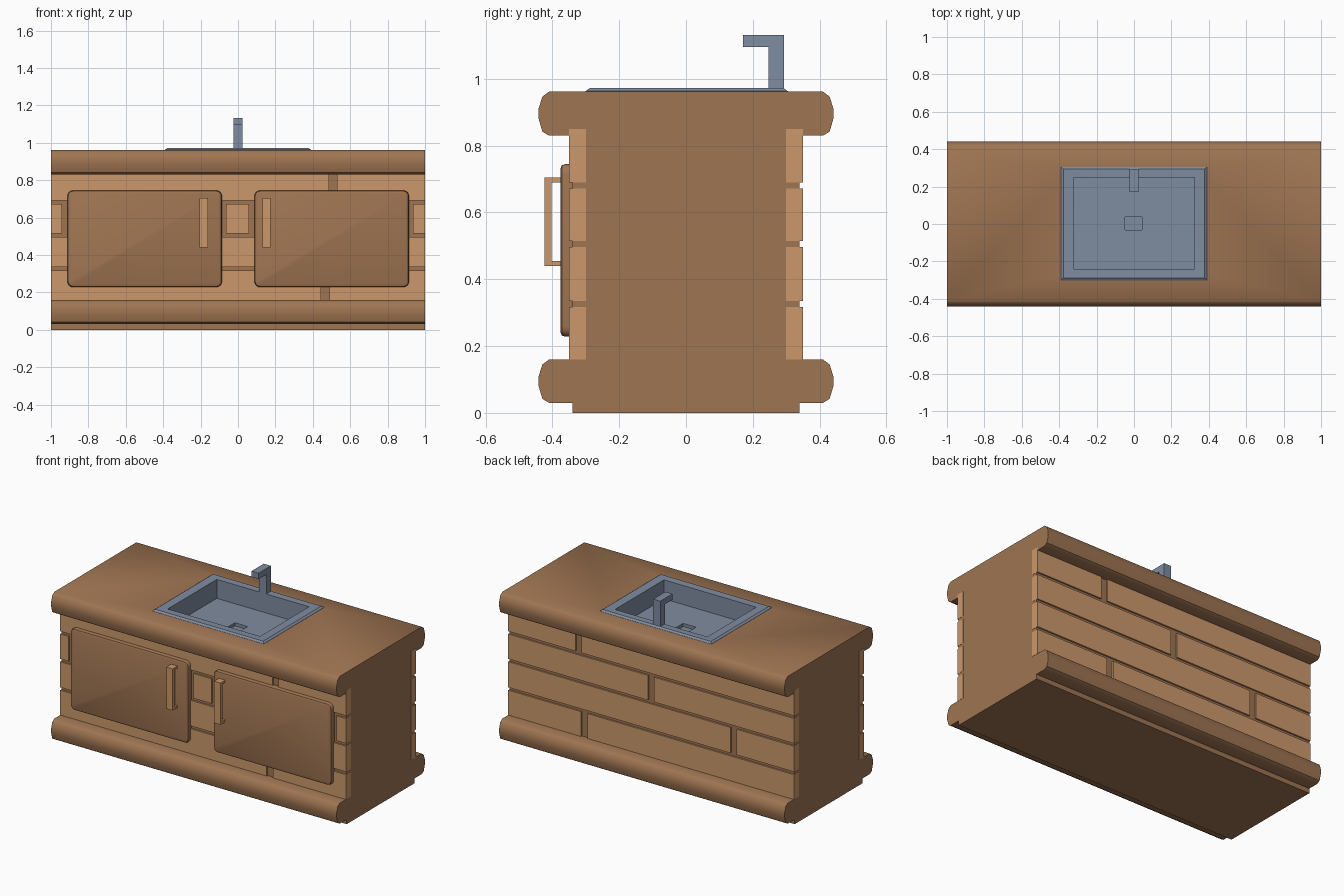
import bpy, bmesh, math

if "Cube" in bpy.data.objects:
    bpy.data.objects.remove(bpy.data.objects["Cube"])


def material(name, rgb):
    m = bpy.data.materials.new(name)
    m.diffuse_color = (*rgb, 1)
    m.use_nodes = True
    m.node_tree.nodes["Principled BSDF"].inputs["Base Color"].default_value = m.diffuse_color
    return m


WOOD = material("brown wood", (0.345, 0.176, 0.084))
LIGHT = material("light wood", (0.60, 0.318, 0.147))
METAL = material("blue grey metal", (0.212, 0.262, 0.352))


def finish(name, bm, mat, smooth=False):
    bmesh.ops.recalc_face_normals(bm, faces=bm.faces)
    me = bpy.data.meshes.new(name)
    bm.to_mesh(me)
    bm.free()
    me.materials.append(mat)
    ob = bpy.data.objects.new(name, me)
    bpy.context.collection.objects.link(ob)
    if smooth:
        me.shade_smooth()
        me.set_sharp_from_angle(angle=math.radians(38))
    return ob


def add_box(bm, x, y, z):
    vs = bmesh.ops.create_cube(bm, size=1)["verts"]
    for v in vs:
        for i, (a, b) in enumerate((x, y, z)):
            v.co[i] = a if v.co[i] < 0 else b


def extrude_profile(bm, pts, axis, a, b):
    """Extrude closed 2D points along x (axis 0) or the remaining axis z->y (axis 1)."""
    place = (lambda p, t: (t, p[0], p[1])) if axis == 0 else (lambda p, t: (p[0], t, p[1]))
    lo = [bm.verts.new(place(p, a)) for p in pts]
    hi = [bm.verts.new(place(p, b)) for p in pts]
    bm.faces.new(lo)
    bm.faces.new(hi[::-1])
    for i in range(len(pts)):
        j = (i + 1) % len(pts)
        bm.faces.new((lo[i], lo[j], hi[j], hi[i]))


# cabinet body with rounded base and countertop mouldings
def moulding(z0, z1):
    return [(0.41, z0), (0.43, z0 + 0.012), (0.441, z0 + 0.05),
            (0.441, z1 - 0.05), (0.43, z1 - 0.015), (0.41, z1)]


half = [(0.34, 0), (0.34, 0.03)] + moulding(0.03, 0.16) + [(0.34, 0.16), (0.34, 0.83)] + moulding(0.83, 0.962)
bm = bmesh.new()
extrude_profile(bm, half + [(-y, z) for y, z in reversed(half)], 0, -0.999, 0.999)
body = finish("cabinet_body", bm, WOOD)

# sink opening cut into the countertop
bm = bmesh.new()
add_box(bm, (-0.35, 0.35), (-0.265, 0.275), (0.80, 1.1))
cutter = finish("sink_cutter", bm, WOOD)
cutter.hide_render = True
mod = body.modifiers.new("sink_hole", "BOOLEAN")
mod.operation = "DIFFERENCE"
mod.solver = "EXACT"
mod.object = cutter
bpy.context.view_layer.objects.active = body
bpy.ops.object.modifier_apply(modifier="sink_hole")
bpy.data.objects.remove(cutter)
body.data.shade_smooth()
body.data.set_sharp_from_angle(angle=math.radians(38))

# planks: rows with staggered vertical joints
ROWS = [(0.16, 0.317), (0.335, 0.497), (0.515, 0.672), (0.69, 0.85)]
back = [[(-1, 0.445), (0.49, 1)], [(-1, -0.60), (-0.555, 1)],
        [(-1, -0.022), (0.022, 1)], [(-1, 0.487), (0.53, 1)]]
front = [back[0], back[1], [(-1, -0.94), (-0.065, 0.06), (0.935, 1)], back[3]]
for name, layout, ys in (("front_planks", front, (-0.35, -0.30)), ("back_planks", back, (0.30, 0.35))):
    bm = bmesh.new()
    for z, spans in zip(ROWS, layout):
        for x in spans:
            add_box(bm, x, ys, z)
    finish(name, bm, LIGHT)

# doors and handles
for side, x0, hx in (("left", -0.912, -0.205), ("right", 0.088, 0.13)):
    bm = bmesh.new()
    add_box(bm, (x0, x0 + 0.826), (-0.376, -0.338), (0.228, 0.745))
    corners = [e for e in bm.edges if abs(e.verts[0].co.y - e.verts[1].co.y) > 0.01]
    bmesh.ops.bevel(bm, geom=corners, offset=0.03, segments=4, profile=0.5, affect="EDGES")
    rim = [e for e in bm.edges if all(v.co.y < -0.37 for v in e.verts)]
    bmesh.ops.bevel(bm, geom=rim, offset=0.014, segments=2, profile=0.5, affect="EDGES")
    finish(side + "_door", bm, WOOD, True)

    bm = bmesh.new()
    hy = [(-0.37, 0.44), (-0.424, 0.44), (-0.424, 0.704), (-0.37, 0.704),
          (-0.37, 0.690), (-0.402, 0.690), (-0.402, 0.454), (-0.37, 0.454)]
    extrude_profile(bm, hy, 0, hx, hx + 0.044)
    finish(side + "_handle", bm, LIGHT)

# sink: nested rectangles for rim, basin and drain (half x, half y, z, centre x, centre y)
rings = [(0.39, 0.303, 0.955, 0, 0.002), (0.39, 0.303, 0.963, 0, 0.002), (0.378, 0.291, 0.972, 0, 0.002),
         (0.323, 0.245, 0.970, 0, 0.004), (0.323, 0.245, 0.85, 0, 0.004),
         (0.045, 0.035, 0.85, -0.003, 0.003), (0.045, 0.035, 0.83, -0.003, 0.003)]
bm = bmesh.new()
prev = None
for hx, hy, z, cx, cy in rings:
    ring = [bm.verts.new((cx + sx * hx, cy + sy * hy, z)) for sx, sy in ((-1, -1), (1, -1), (1, 1), (-1, 1))]
    if prev:
        for i in range(4):
            j = (i + 1) % 4
            bm.faces.new((prev[i], prev[j], ring[j], ring[i]))
    prev = ring
bm.faces.new(prev)
sink = finish("sink", bm, METAL, True)
if sink.data.polygons[-1].normal.z < 0:
    sink.data.flip_normals()

# tap
bm = bmesh.new()
tap = [(0.247, 0.965), (0.293, 0.965), (0.293, 1.132), (0.171, 1.132), (0.171, 1.095), (0.247, 1.095)]
extrude_profile(bm, tap, 0, -0.025, 0.025)
finish("tap", bm, METAL)
